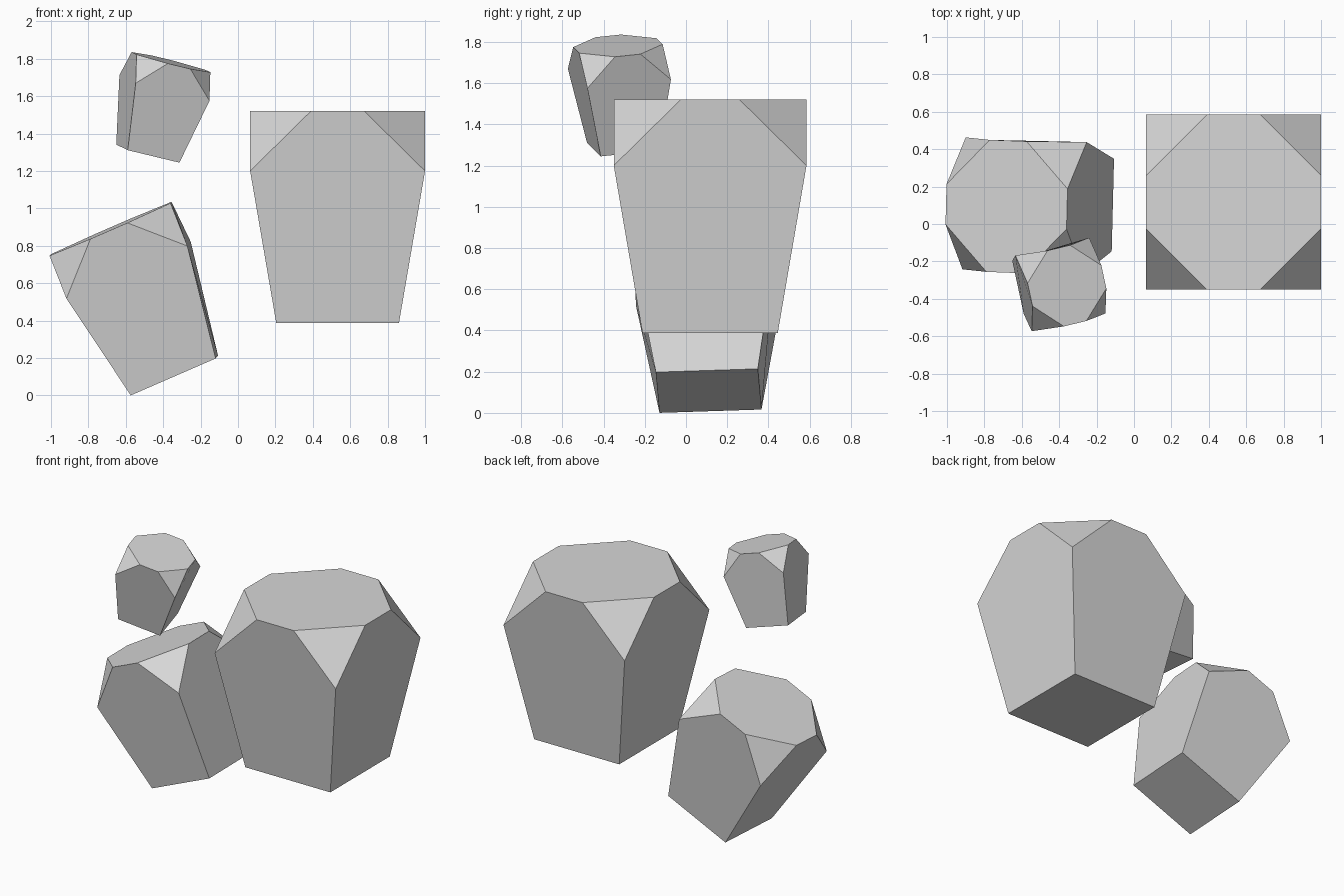
import bpy
import bmesh
from mathutils import Matrix, Vector

default = bpy.data.objects.get("Cube")
if default:
    bpy.data.objects.remove(default, do_unlink=True)

# Single grey stone colour
GREY = (0.68, 0.68, 0.68, 1.0)
stone = bpy.data.materials.new("stone_grey")
stone.use_nodes = True
stone.diffuse_color = GREY
bsdf = next(n for n in stone.node_tree.nodes if n.type == "BSDF_PRINCIPLED")
bsdf.inputs["Base Color"].default_value = GREY

# Proportions of the shared rock shape at full size
TOP = 0.4675      # half width of the top
BOTTOM = 0.328    # half width of the base
HEIGHT = 1.133
CUT = 0.325       # corner cut along the top edges
DROP = 0.32       # corner cut down the upright edges


def make_rock(name, base, x_dir, y_dir, scale):
    """Tapered block with its four top corners cut off."""
    bm = bmesh.new()
    corners = [Vector(c) for c in ((-1, -1, 0), (1, -1, 0), (1, 1, 0), (-1, 1, 0))]
    up = Vector((0, 0, HEIGHT))
    feet, low, prev, nxt = [], [], [], []
    for i, c in enumerate(corners):
        to_prev = (corners[i - 1] - c).normalized() * CUT
        to_next = (corners[(i + 1) % 4] - c).normalized() * CUT
        peak = c * TOP + up
        feet.append(bm.verts.new(c * BOTTOM))
        low.append(bm.verts.new(peak - Vector((0, 0, DROP))))
        prev.append(bm.verts.new(peak + to_prev))
        nxt.append(bm.verts.new(peak + to_next))

    # Base, sides, cut corners and octagonal top
    bm.faces.new(feet[::-1])
    for i in range(4):
        j = (i + 1) % 4
        bm.faces.new((feet[i], feet[j], low[j], prev[j], nxt[i], low[i]))
        bm.faces.new((low[i], nxt[i], prev[i]))
    bm.faces.new([v for pair in zip(prev, nxt) for v in pair])
    bmesh.ops.recalc_face_normals(bm, faces=bm.faces[:])

    mesh = bpy.data.meshes.new(name)
    bm.to_mesh(mesh)
    bm.free()
    mesh.materials.append(stone)
    rock = bpy.data.objects.new(name, mesh)
    bpy.context.collection.objects.link(rock)

    # Orient by the rock's own x and y directions, standing on its base centre
    x = Vector(x_dir).normalized()
    z = x.cross(Vector(y_dir)).normalized()
    y = z.cross(x)
    turn = Matrix((x, y, z)).transposed().to_4x4()
    rock.matrix_world = Matrix.Translation(base) @ turn @ Matrix.Scale(scale, 4)
    return rock


make_rock("large_rock", (0.5325, 0.117, 0.387), (1, 0, 0), (0, 1, 0), 1.0)
make_rock("medium_rock", (-0.34, 0.11, 0.107),
          (0.46, -0.018, 0.2), (0.01, 0.49, 0.015), 0.755)
make_rock("small_rock", (-0.482, -0.305, 1.293),
          (0.395, 0.095, -0.095), (-0.085, 0.405, 0.0425), 0.4455)
